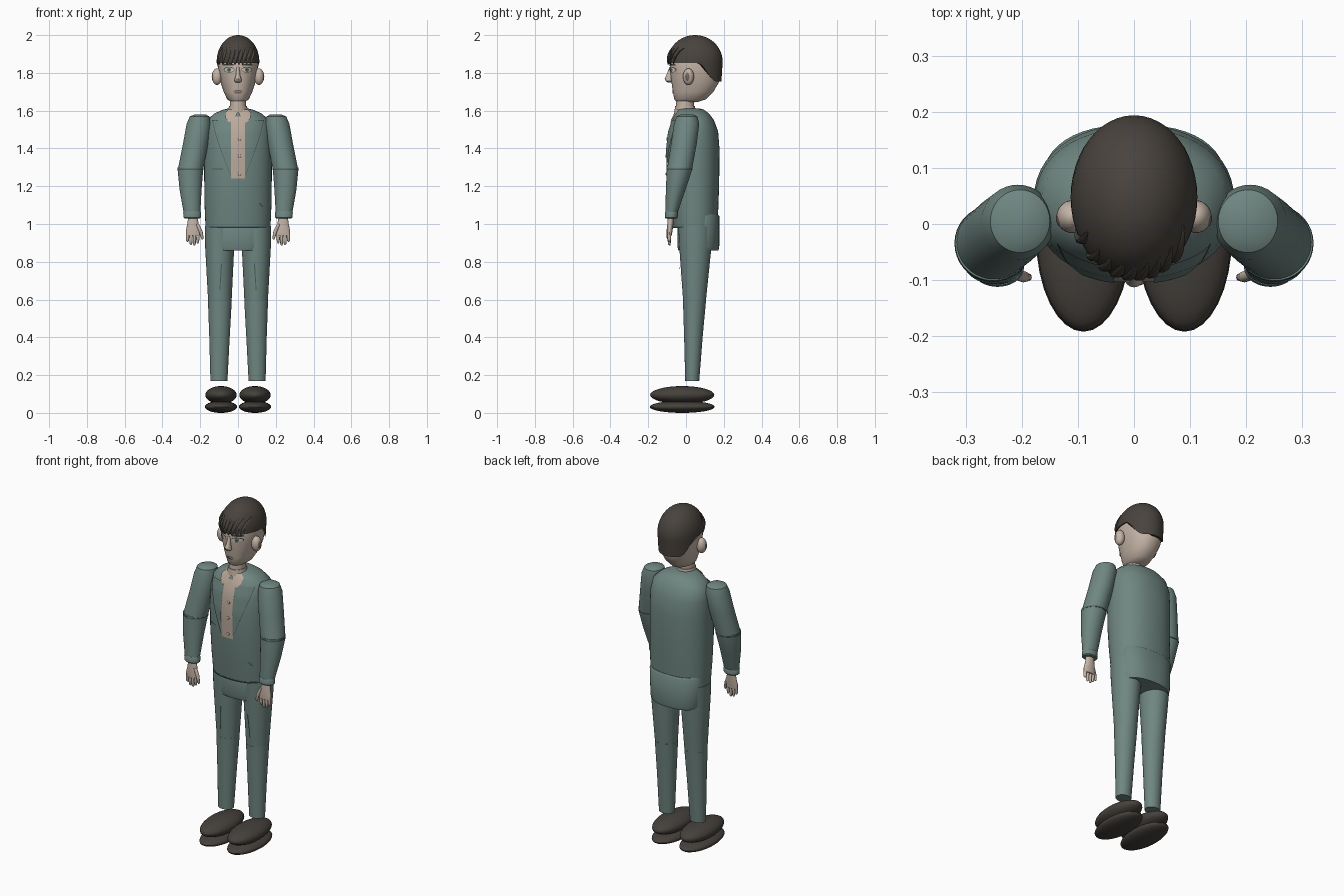
import bpy, bmesh, math

cube = bpy.data.objects.get("Cube")
if cube:
    bpy.data.objects.remove(cube, do_unlink=True)


def material(name, r, g, b):
    m = bpy.data.materials.new(name)
    m.use_nodes = True
    m.diffuse_color = (r, g, b, 1)
    m.node_tree.nodes["Principled BSDF"].inputs["Base Color"].default_value = (r, g, b, 1)
    return m


TEAL = material("suit teal", .16, .24, .22)
SEAM = material("seam dark teal", .07, .11, .10)
SKIN = material("skin", .56, .46, .385)
SHIRT = material("shirt beige", .50, .405, .33)
HAIR = material("hair brown", .066, .056, .047)
SHOE = material("shoe brown", .060, .052, .045)
WHITE = material("eye white", .62, .60, .55)
IRIS = material("iris green", .12, .19, .15)
LIP = material("lip brown", .20, .14, .12)
POWER = 2.2
SEGS = 36
parts = []


def finish(name, bm, mat, fix_normals=True):
    if fix_normals:
        bmesh.ops.recalc_face_normals(bm, faces=bm.faces)
    me = bpy.data.meshes.new(name)
    bm.to_mesh(me)
    bm.free()
    me.materials.append(mat)
    ob = bpy.data.objects.new(name, me)
    bpy.context.collection.objects.link(ob)
    parts.append(ob)
    return ob


def grid_faces(bm, rings, closed):
    for a, b in zip(rings, rings[1:]):
        n = len(a)
        for j in range(n if closed else n - 1):
            k = (j + 1) % n
            bm.faces.new((a[j], a[k], b[k], b[j]))


def loft(name, rows, mat, segs=SEGS, power=2.0):
    """Stack of horizontal rounded sections: z, centre x, centre y, radius x, radius y."""
    bm = bmesh.new()
    rings = []
    for z, x, y, rx, ry in rows:
        ring = []
        for j in range(segs):
            a = 2 * math.pi * j / segs
            c, s = math.cos(a), math.sin(a)
            px = math.copysign(abs(c) ** (2 / power), c)
            py = math.copysign(abs(s) ** (2 / power), s)
            ring.append(bm.verts.new((x + rx * px, y + ry * py, z)))
        rings.append(ring)
    grid_faces(bm, rings, True)
    bm.faces.new(rings[0])
    bm.faces.new(rings[-1])
    return finish(name, bm, mat)


def body_rows(rows):
    """z, half width, front y, back y -> loft rows."""
    return [(z, 0, (f + b) / 2, w, (b - f) / 2) for z, w, f, b in rows]


def mirrored(rows, s):
    return [(z, s * x, y, rx, ry) for z, x, y, rx, ry in rows]


def ball(name, pos, size, mat):
    bm = bmesh.new()
    bmesh.ops.create_uvsphere(bm, u_segments=32, v_segments=16, radius=1)
    for v in bm.verts:
        v.co = [p + c * r for p, c, r in zip(pos, v.co, size)]
    return finish(name, bm, mat)


def lerp_rows(rows, z):
    for a, b in zip(rows, rows[1:]):
        if a[0] <= z <= b[0]:
            t = (z - a[0]) / (b[0] - a[0])
            return [p + (q - p) * t for p, q in zip(a, b)]
    return rows[0] if z < rows[0][0] else rows[-1]


def front_y(rows, x, z):
    _, cx, cy, rx, ry = lerp_rows(rows, z)
    u = min(abs((x - cx) / rx), 1)
    return cy - ry * (1 - u ** POWER) ** (1 / POWER)


def plate(name, bands, rows, mat, s=1, lift=.004):
    """Thin sheet following the front of a lofted body; bands are z, x0, x1 upwards."""
    bm = bmesh.new()
    grid = []
    steps = 4
    for a, b in zip(bands, bands[1:]):
        for i in range(steps + 1):
            z, x0, x1 = (p + (q - p) * i / steps for p, q in zip(a, b))
            x0, x1 = sorted((s * x0, s * x1))
            xs = [x0 + (x1 - x0) * j / 8 for j in range(9)]
            grid.append([bm.verts.new((x, front_y(rows, x, z) - lift, z)) for x in xs])
    grid_faces(bm, grid, False)
    return finish(name, bm, mat, False)


def oval(name, x, z, rx, rz, rows, mat, lift):
    bands = []
    for i in range(9):
        a = math.pi * (i / 8 - .5)
        w = max(rx * math.cos(a), .0003)
        bands.append((z + rz * math.sin(a), x - w, x + w))
    return plate(name, bands, rows, mat, 1, lift)


# Jacket body, hem and seat
torso = body_rows([(.985, .172, -.070, .166), (1.10, .177, -.084, .172), (1.25, .179, -.098, .176),
                   (1.40, .179, -.100, .177), (1.49, .176, -.090, .170), (1.55, .165, -.072, .148),
                   (1.585, .125, -.055, .122), (1.605, .08, -.045, .095), (1.612, .05, -.035, .07)])
loft("jacket", torso, TEAL, 48, POWER)
loft("jacket_hem", body_rows([(.98, .172, -.070, .166), (.988, .174, -.072, .168)]), SEAM, 48, POWER)
loft("trouser_seat", body_rows([(.86, .150, -.040, .172), (.88, .160, -.046, .176),
                                (1.04, .165, -.046, .177), (1.05, .16, -.04, .17)]), TEAL, 48, 2.4)

# Shirt front, buttons and collar
plate("shirt_front", [(1.24, -.036, .036), (1.45, -.036, .036), (1.57, -.036, .036)], torso, SHIRT)
for i, z in enumerate((1.265, 1.36, 1.45)):
    ball(f"button_{i}", (.008, front_y(torso, 0, z) - .006, z), (.009, .004, .009), SHIRT)
loft("collar_band", [(1.59, 0, -.005, .056, .058), (1.625, 0, -.005, .047, .052)], SHIRT)
for s, side in ((-1, "right"), (1, "left")):
    plate(side + "_collar", [(1.535, .04, .045), (1.56, .015, .066), (1.59, .004, .07), (1.606, .0, .05)],
          torso, SHIRT, s, .008)
    plate(side + "_lapel", [(1.26, .036, .039), (1.38, .036, .085), (1.47, .036, .115),
                            (1.55, .05, .135)], torso, TEAL, s, .007)
    plate(side + "_lapel_edge", [(1.26, .038, .041), (1.38, .085, .088), (1.47, .115, .118),
                                 (1.55, .135, .138)], torso, SEAM, s, .006)
plate("breast_pocket", [(1.288, -.135, -.08), (1.293, -.135, -.08)], torso, SEAM)
plate("jacket_mark", [(1.09, .125, .135), (1.11, .11, .12)], torso, SEAM)

# Neck and head
loft("neck", [(1.58, 0, -.008, .044, .046), (1.69, 0, -.002, .043, .05)], SKIN)
head = body_rows([(1.645, .035, -.048, .06), (1.66, .057, -.062, .105), (1.70, .076, -.069, .145),
                  (1.75, .092, -.077, .174), (1.80, .103, -.083, .18), (1.85, .106, -.086, .18),
                  (1.91, .098, -.07, .165), (1.96, .06, -.02, .12)])
loft("head", head, SKIN, 40, POWER)
loft("nose", [(1.748, 0, -.085, .010, .010), (1.757, 0, -.09, .020, .018), (1.768, 0, -.093, .018, .02),
              (1.79, 0, -.087, .011, .016), (1.83, 0, -.08, .008, .008)], SKIN, 16)
plate("upper_lip", [(1.702, -.028, .028), (1.709, -.014, .014)], head, LIP, 1, .005)
plate("lower_lip", [(1.692, -.015, .015), (1.699, -.022, .022)], head, LIP, 1, .006)
for s, side in ((-1, "right"), (1, "left")):
    x = s * .047
    oval(side + "_eye_rim", x, 1.817, .029, .015, head, HAIR, .002)
    oval(side + "_eye", x, 1.816, .026, .012, head, WHITE, .004)
    oval(side + "_iris", x, 1.816, .011, .0115, head, IRIS, .006)
    oval(side + "_pupil", x, 1.816, .005, .005, head, HAIR, .008)
    plate(side + "_brow", [(1.838, .02, .08), (1.848, .024, .074)], head, HAIR, s, .005)
    ball(side + "_ear", (s * .111, .013, 1.78), (.027, .029, .044), SKIN)
    ball(side + "_ear_hollow", (s * .128, .010, 1.78), (.011, .016, .026), LIP)


# Hair shell with a low nape and a swept fringe
def hair_scale(z):
    u = (z - 1.86) / .14
    return math.sqrt(max(1 - u * u, 0)) if u > 0 else 1 + u * .06


bm = bmesh.new()
rings = []
for i in range(17):
    ring = []
    for j in range(48):
        a = 2 * math.pi * j / 48
        t = min(max((math.sin(a) - .1) / .7, 0), 1)
        low = 1.852 - .097 * t * t * (3 - 2 * t)
        z = low + (2 - low) * math.sin(math.pi / 2 * i / 16.4)
        f = hair_scale(z)
        ring.append(bm.verts.new((.113 * f * math.cos(a), .048 + .146 * f * math.sin(a), z)))
    rings.append(ring)
grid_faces(bm, rings, True)
bm.faces.new(rings[0])
bm.faces.new(rings[-1])
finish("hair", bm, HAIR)
for i in range(9):
    rows = []
    for k in range(6):
        z = 1.935 - .018 * k
        x = -.082 + .021 * i - .004 * k
        f = hair_scale(z)
        y = .048 - .146 * f * math.sqrt(max(1 - (x / (.113 * f)) ** 2, 0))
        r = .011 * math.sin(math.pi * (k + .6) / 6.2)
        rows.append((z, x, y + .002, r, r * .7))
    loft(f"fringe_strand_{i}", rows, HAIR, 10)

# Arms, hands, legs and shoes, mirrored
upper_arm = [(1.58, .200, .005, .030, .035), (1.568, .203, .005, .053, .056), (1.53, .207, .003, .065, .067),
             (1.42, .225, -.012, .067, .068), (1.29, .251, -.034, .067, .066)]
forearm = [(1.30, .251, -.034, .068, .067), (1.28, .252, -.036, .067, .066), (1.18, .251, -.055, .058, .052),
           (1.05, .243, -.078, .043, .030)]
cuff = [(1.066, .243, -.077, .044, .032), (1.06, .243, -.077, .047, .035), (1.035, .243, -.078, .046, .034),
        (1.03, .243, -.078, .041, .029)]
palm = [(1.04, .240, -.080, .024, .018), (1.00, .238, -.083, .030, .016), (.965, .238, -.086, .038, .015),
        (.94, .238, -.087, .037, .012)]
thigh = [(.99, .098, .050, .078, .090), (.90, .097, .050, .078, .087), (.59, .096, .045, .062, .060)]
shin = [(.595, .096, .045, .063, .061), (.40, .098, .039, .054, .049), (.17, .101, .033, .045, .037)]
for s, side in ((-1, "right"), (1, "left")):
    loft(side + "_upper_sleeve", mirrored(upper_arm, s), TEAL)
    loft(side + "_lower_sleeve", mirrored(forearm, s), TEAL)
    loft(side + "_elbow_seam", mirrored([(1.293, .251, -.034, .069, .068),
                                         (1.286, .251, -.035, .069, .068)], s), SEAM)
    loft(side + "_cuff", mirrored(cuff, s), TEAL)
    loft(side + "_palm", mirrored(palm, s), SKIN, 20)
    for i, tip in enumerate((.898, .886, .89, .906)):
        x = .211 + .018 * i
        rows = [(.955, x, -.087, .009, .010), (.92, x + .002, -.089, .0085, .009),
                (tip + .006, x + .002, -.088, .007, .007), (tip, x + .002, -.087, .003, .003)]
        loft(f"{side}_finger_{i}", mirrored(rows, s), SKIN, 12)
    thumb = [(1.0, .216, -.088, .010, .010), (.96, .197, -.094, .010, .010),
             (.925, .189, -.095, .007, .007), (.917, .189, -.095, .003, .003)]
    loft(side + "_thumb", mirrored(thumb, s), SKIN, 12)
    thigh_rows, shin_rows = mirrored(thigh, s), mirrored(shin, s)
    loft(side + "_thigh", thigh_rows, TEAL)
    loft(side + "_shin", shin_rows, TEAL)
    plate(side + "_trouser_crease", [(.65, .094, .098), (.79, .084, .090)],
          thigh_rows[::-1], SEAM, s, .006)
    ball(side + "_shoe", (s * .09, -.02, .095), (.083, .17, .047), SHOE)
    ball(side + "_sole", (s * .09, -.02, .032), (.085, .172, .032), SHOE)

# Smooth shading with sharp edges kept
bpy.ops.object.select_all(action='DESELECT')
for ob in parts:
    ob.select_set(True)
bpy.context.view_layer.objects.active = parts[0]
bpy.ops.object.shade_smooth_by_angle(angle=math.radians(40))
